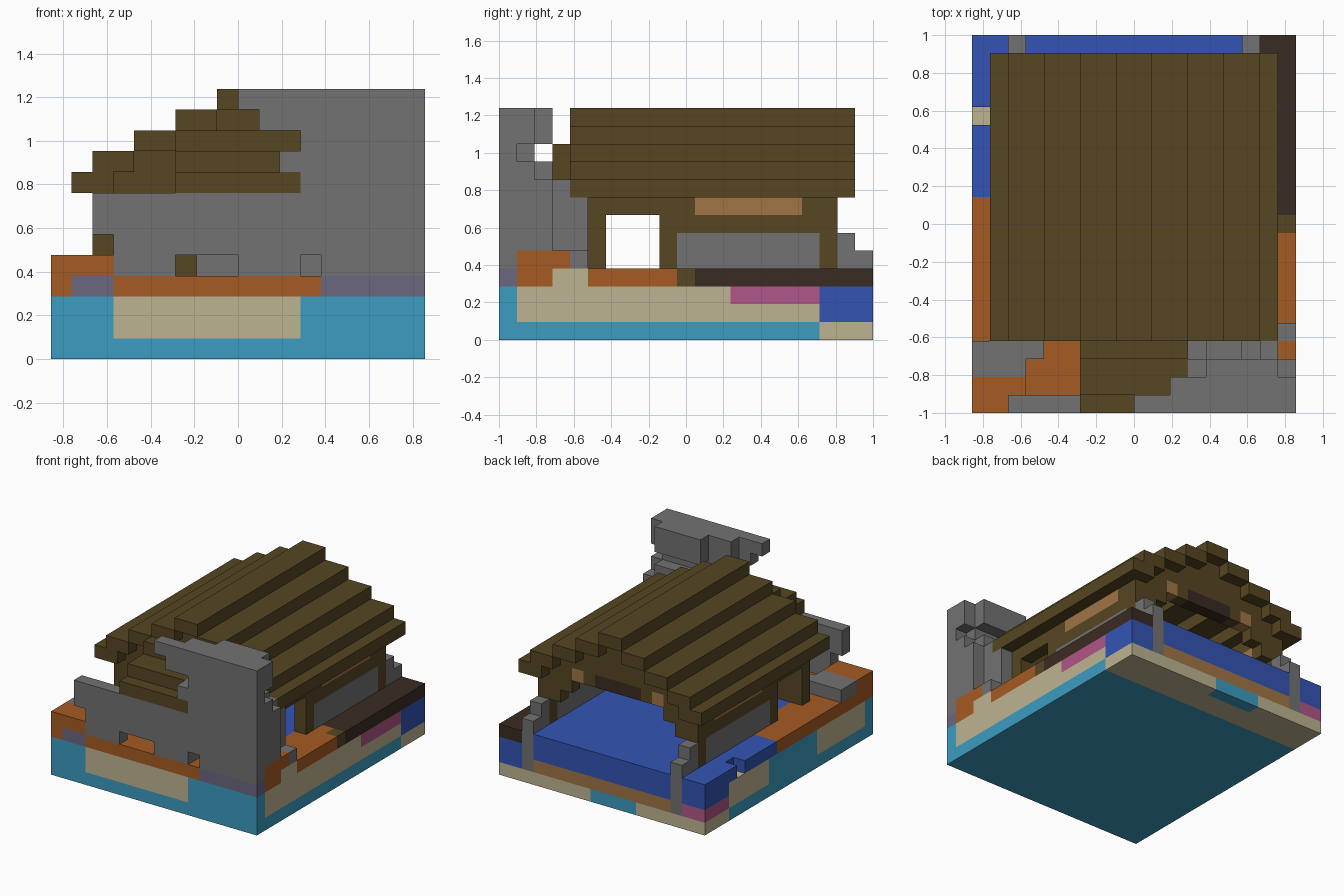
import bpy, bmesh
from mathutils import Vector

old = bpy.data.objects.get("Cube")
if old:
    bpy.data.objects.remove(old)

UNIT = 2 / 21
NX, NY = 18, 21
PALETTE = {
    "orange": "A55B23", "brown": "564622", "blue": "3354B4", "grey": "727272",
    "sand": "BEB491", "dark_brown": "3A2B23", "cyan": "3C9CC0", "pink": "B05688",
    "slate": "6B6780", "light_brown": "A07546",
}


def linear(c):
    return c / 12.92 if c <= 0.04045 else ((c + 0.055) / 1.055) ** 2.4


materials = {}
for name, code in PALETTE.items():
    rgb = [linear(b / 255) for b in bytes.fromhex(code)]
    mat = bpy.data.materials.new(name)
    mat.use_nodes = True
    mat.diffuse_color = (*rgb, 1)
    mat.node_tree.nodes["Principled BSDF"].inputs["Base Color"].default_value = (*rgb, 1)
    materials[name] = mat

# Blocks are stored per cell; a later part replaces an earlier one
cells = {}


def span(r):
    return range(*r) if isinstance(r, tuple) else (r,)


def fill(part, colour, xs, ys, zs, mirror=False):
    for x in span(xs):
        for y in span(ys):
            for z in span(zs):
                cells[x, y, z] = (part, colour)
                if mirror:
                    cells[NX - 1 - x, y, z] = (part, colour)


def clear(xs, ys, zs):
    for x in span(xs):
        for y in span(ys):
            for z in span(zs):
                cells.pop((x, y, z), None)


ALL_X, ALL_Y = (0, NX), (0, NY)

# Ground: layered base
fill("base", "cyan", ALL_X, ALL_Y, (0, 3))
fill("base", "sand", ALL_X, (18, NY), 0)
fill("base", "cyan", (6, 10), 20, 0)
fill("base", "sand", (3, 12), 0, (1, 3))
fill("base", "sand", 17, (1, 18), (1, 3))
fill("base", "pink", 17, (13, 18), 2)
fill("base", "sand", 0, (1, 7), (1, 3))
fill("base", "sand", 0, (13, 18), (1, 3))
fill("base", "blue", ALL_X, (18, NY), (1, 3))
fill("base", "light_brown", (3, 15), 20, 1)
fill("base", "pink", (0, 2), (18, NY), 1)

# Ground: top layer
fill("terrace", "orange", ALL_X, (0, 12), 3)
fill("terrace", "blue", ALL_X, (12, NY), 3)
fill("terrace", "blue", (3, 15), (6, 12), 3)
fill("terrace", "slate", (1, 3), 0, 3)
fill("terrace", "slate", (13, NX), 0, 3)
fill("terrace", "sand", 17, (3, 5), 3)
fill("terrace", "brown", 17, 10, 3)
fill("terrace", "dark_brown", (16, NX), (11, NY), 3)
clear(0, 16, 3)
fill("front_ledge", "orange", (0, 3), (0, 2), 4)
fill("front_ledge", "grey", (0, 3), (2, 4), 4)
fill("front_ledge", "grey", 3, 3, 4)
fill("side_ledge", "orange", 17, (1, 4), 4)

# Back stone posts, stepped
for x in (2, 15):
    fill("back_post", "grey", x, 20, (1, 5))
    fill("back_post", "grey", x, 19, (4, 6))

# House walls with panels and beams on both sides
fill("side_wall", "brown", 2, (5, 19), 7, True)
fill("side_wall", "brown", 2, (9, 19), (4, 7), True)
fill("side_wall", "brown", 2, 5, (4, 7), True)
fill("side_wall", "grey", 2, (10, 18), (4, 6), True)
fill("side_wall", "light_brown", 2, (11, 17), 7, True)
fill("front_house_wall", "brown", (3, 15), 5, (4, 8))
fill("back_brace", "brown", 3, 18, (6, 8), True)
fill("back_brace", "brown", 4, 18, 7, True)

# Stepped roof: paired courses up to the ridge, gables set back
for step in range(5):
    left = max(1, 2 * step)
    z = 8 + step
    fill("roof", "brown", (left, 2 * step + 2 + (step == 0)), (4, 20), z, True)
    if step < 4:
        for y in (5, 18):
            fill("gable", "brown", (2 * step + 2, 16 - 2 * step), y, z)
fill("gable", "light_brown", 5, 18, 8, True)
fill("gable", "dark_brown", (7, 11), 18, 8)

# Porch roof rising towards the house
fill("porch_roof", "brown", (6, 12), (0, 2), 8)
fill("porch_roof", "brown", (6, 12), (1, 4), 9)
fill("porch_roof", "brown", (6, 12), 3, 10)

# Broken stone front wall, each course starting further along
for z, first in zip(range(4, 13), (3, 3, 2, 2, 12, 11, 12, 10, 9)):
    fill("front_wall", "grey", (first, NX), 0, z)
    fill("front_wall", "grey", (max(first, 11), NX), 1, z)
clear((6, 9), 0, 4)
clear(12, (0, 2), 4)
clear(17, 1, 10)
fill("side_ledge", "orange", 17, 1, 4)

# Rubble behind the tall corner
fill("rubble", "grey", (12, 17), 2, (4, 10))
fill("rubble", "grey", (13, 17), 2, (11, 13))
fill("rubble", "grey", 12, 3, (4, 7))
for x, top in zip(range(13, 17), (9, 9, 8, 9)):
    fill("rubble", "grey", x, 3, (4, top))
fill("rubble", "grey", (14, 17), 4, (4, 8))
fill("rubble", "grey", 17, 2, (5, 9))
fill("rubble", "grey", 17, 4, 4)
fill("rubble", "grey", (7, 9), 3, 4)


# Turn the blocks of each part into one skin of outer faces
def build(part):
    mesh = bpy.data.meshes.new(part)
    bm = bmesh.new()
    names = sorted({c for p, c in cells.values() if p == part})
    for name in names:
        mesh.materials.append(materials[name])
    for cell, (owner, colour) in cells.items():
        if owner != part:
            continue
        for axis in range(3):
            for side in (0, 1):
                near = list(cell)
                near[axis] += 2 * side - 1
                if tuple(near) in cells:
                    continue
                u, v = (axis + 1) % 3, (axis + 2) % 3
                corners = []
                for a, b in ((0, 0), (1, 0), (1, 1), (0, 1)):
                    p = Vector(cell)
                    p[axis] += side
                    p[u] += a
                    p[v] += b
                    corners.append((p - Vector((NX / 2, NY / 2, 0))) * UNIT)
                if not side:
                    corners.reverse()
                face = bm.faces.new([bm.verts.new(c) for c in corners])
                face.material_index = names.index(colour)
    bmesh.ops.remove_doubles(bm, verts=bm.verts, dist=UNIT / 100)
    bmesh.ops.dissolve_limit(bm, angle_limit=0.01, verts=bm.verts, edges=bm.edges,
                             delimit={"MATERIAL"})
    bm.to_mesh(mesh)
    bm.free()
    bpy.context.collection.objects.link(bpy.data.objects.new(part, mesh))


for part in sorted({p for p, c in cells.values()}):
    build(part)
